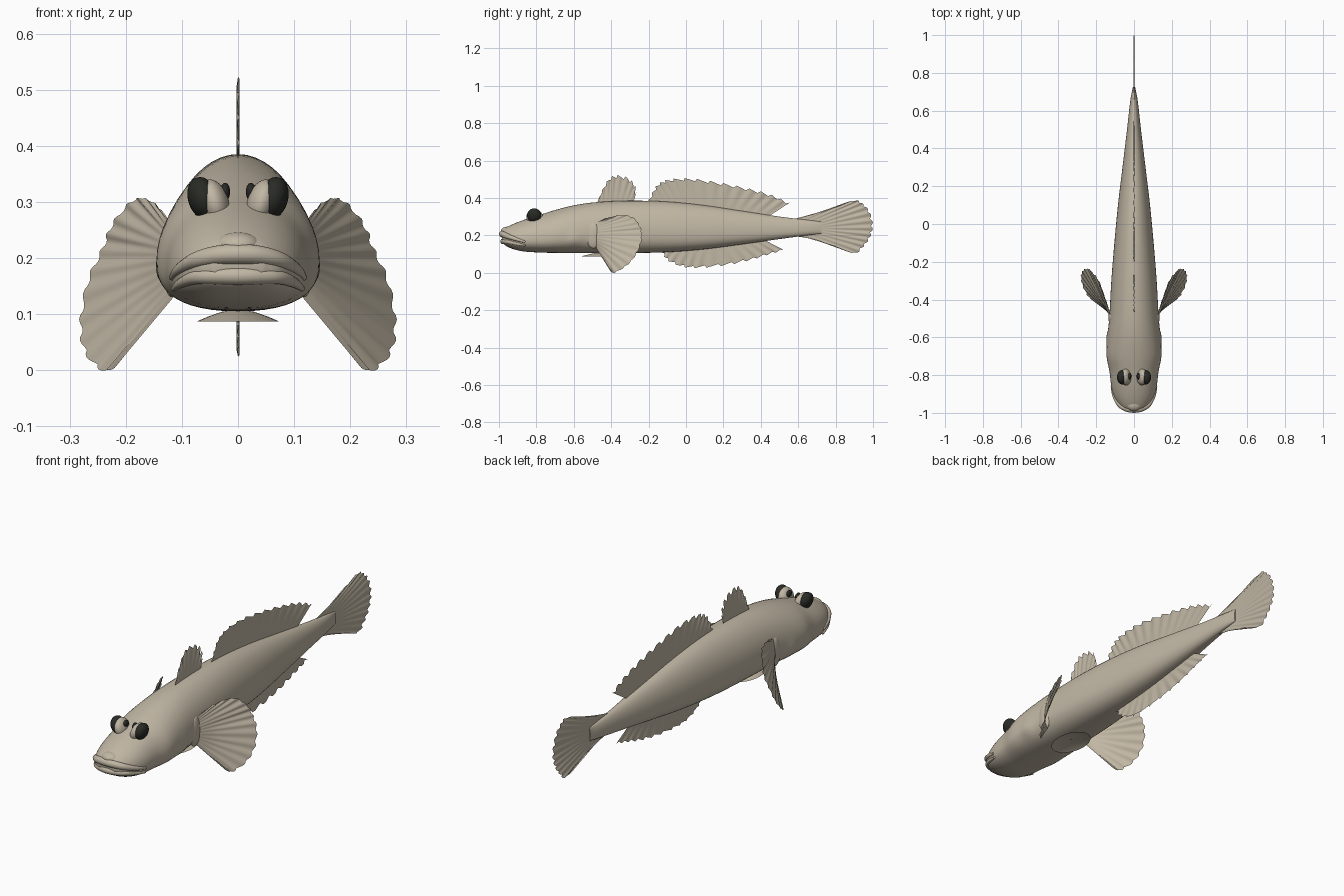
import bpy, bmesh, math
from mathutils import Vector

cube = bpy.data.objects.get("Cube")
if cube:
    bpy.data.objects.remove(cube, do_unlink=True)


def material(name, rgb):
    m = bpy.data.materials.new(name)
    m.use_nodes = True
    m.diffuse_color = (*rgb, 1)
    m.node_tree.nodes["Principled BSDF"].inputs["Base Color"].default_value = (*rgb, 1)
    return m


SKIN = material("sandy skin", (.53, .47, .37))
DARK = material("dark eye", (.022, .024, .019))


def finish(obj, mat, angle=50):
    obj.data.materials.clear()
    obj.data.materials.append(mat)
    bpy.ops.object.select_all(action='DESELECT')
    obj.select_set(True)
    bpy.context.view_layer.objects.active = obj
    bpy.ops.object.shade_smooth_by_angle(angle=math.radians(angle))
    return obj


def from_bmesh(name, bm, mat, angle=50):
    bmesh.ops.recalc_face_normals(bm, faces=bm.faces)
    mesh = bpy.data.meshes.new(name)
    bm.to_mesh(mesh)
    bm.free()
    obj = bpy.data.objects.new(name, mesh)
    bpy.context.collection.objects.link(obj)
    return finish(obj, mat, angle)


def skin_grid(bm, rows, closed=False):
    grid = [[bm.verts.new(p) for p in row] for row in rows]
    for a, b in zip(grid, grid[1:]):
        n = len(a)
        for i in range(n if closed else n - 1):
            j = (i + 1) % n
            bm.faces.new((a[i], a[j], b[j], b[i]))
    return grid


def spline(points, t):
    """Smooth curve through points, t from 0 to 1."""
    pts = [Vector(p) for p in points]
    f = t * (len(pts) - 1)
    i = min(int(f), len(pts) - 2)
    u = f - i
    b, c = pts[i], pts[i + 1]
    a = pts[i - 1] if i else b * 2 - c
    d = pts[i + 2] if i + 2 < len(pts) else c * 2 - b
    return (b * 2 + (c - a) * u + (a * 2 - b * 5 + c * 4 - d) * u**2
            + (b * 3 - a - c * 3 + d) * u**3) / 2


# Body: y, underside, back, half width
STATIONS = [
    (-.985, .165, .225, .045), (-.965, .145, .24, .075), (-.92, .125, .262, .103),
    (-.86, .113, .285, .12), (-.78, .108, .31, .13), (-.7, .106, .335, .145),
    (-.6, .105, .36, .14), (-.48, .105, .377, .13), (-.3, .105, .385, .12),
    (-.1, .11, .38, .104), (.1, .126, .36, .085), (.3, .152, .33, .061),
    (.5, .18, .3, .037), (.65, .2, .282, .02), (.725, .21, .272, .006)]


def body_ring(t, sides=48):
    y, low, high, width = spline([Vector(s) for s in STATIONS], t)
    mid = low + (high - low) * .38
    ring = []
    for k in range(sides):
        a = math.tau * k / sides
        c, s = math.cos(a), math.sin(a)
        flat = 1 if s > 0 else .8
        x = width * math.copysign(abs(c)**flat, c)
        z = mid + (high - mid) * s if s > 0 else mid - (mid - low) * abs(s)**flat
        # Gill cover swelling low on the cheek
        swell = math.exp(-((y + .6) / .035)**2 - ((z - .17) / .04)**2)
        ring.append((x * (1 + .06 * swell), y, z))
    return ring


bm = bmesh.new()
rings = skin_grid(bm, [body_ring(i / 84) for i in range(85)], closed=True)
bm.faces.new(rings[0])
bm.faces.new(rings[-1])
from_bmesh("body", bm, SKIN, 60)


# Fins: ruled between a base line and an edge line, with rays and a toothed rim
def fin(name, base, edge, rays, tooth, ripple=.003, side=1, saw=True):
    steps, rows = 6, []
    count = rays * steps
    for i in range(count + 1):
        a, b = spline(base, i / count), spline(edge, i / count)
        phase = (i % steps) / steps
        notch = phase if saw else 1 - math.sin(math.pi * phase)
        b = b - (b - a).normalized() * tooth * notch
        wave = math.sin(math.tau * i / steps) * ripple
        row = []
        for k in range(6):
            p = a.lerp(b, k / 5)
            p.x += wave * k / 5
            row.append((p.x * side, p.y, p.z))
        rows.append(row)
    bm = bmesh.new()
    skin_grid(bm, rows)
    return from_bmesh(name, bm, SKIN, 80)


def flat(*pairs):
    return [(0, y, z) for y, z in pairs]


fin("front_dorsal_fin", flat((-.475, .37), (-.38, .375), (-.28, .38)),
    flat((-.465, .4), (-.44, .46), (-.405, .51), (-.365, .523), (-.31, .51),
         (-.275, .475), (-.265, .43)), 8, .022)
fin("rear_dorsal_fin", flat((-.2, .38), (0, .365), (.22, .335), (.44, .3)),
    flat((-.2, .39), (-.16, .465), (-.1, .498), (.02, .505), (.17, .485),
         (.32, .455), (.45, .42), (.555, .375)), 15, .018)
fin("anal_fin", flat((-.14, .12), (.05, .13), (.23, .155), (.41, .18)),
    flat((-.13, .11), (-.1, .065), (-.02, .03), (.08, .025), (.22, .04),
         (.34, .065), (.44, .095), (.525, .12)), 13, .016)
fin("tail_fin", flat((.58, .288), (.68, .265), (.71, .24), (.68, .215), (.58, .195)),
    flat((.72, .325), (.89, .385), (.945, .37), (.985, .32), (1, .25),
         (.985, .19), (.95, .14), (.89, .105), (.72, .18)), 14, .012, saw=False)

# Pectoral fins and their fleshy roots
PECTORAL_BASE = [(.125, -.475, .27), (.128, -.49, .2), (.115, -.48, .13)]
PECTORAL_EDGE = [(.138, -.44, .288), (.165, -.36, .307), (.192, -.29, .3),
                 (.225, -.25, .26), (.243, -.235, .215), (.268, -.24, .16),
                 (.281, -.27, .09), (.275, -.32, .035), (.245, -.38, 0),
                 (.222, -.4, .002)]


def ellipsoid(name, centre, radii, mat, tilt=0):
    bpy.ops.mesh.primitive_uv_sphere_add(segments=32, ring_count=20, radius=1,
                                         location=centre, rotation=(0, tilt, 0))
    obj = bpy.context.object
    obj.name = name
    obj.scale = radii
    return finish(obj, mat)


for side, word in ((1, "left"), (-1, "right")):
    fin(word + "_pectoral_fin", PECTORAL_BASE, PECTORAL_EDGE, 14, .007, .003, side, False)
    ellipsoid(word + "_fin_root", (side * .118, -.495, .2), (.018, .04, .07), SKIN)
    # Eyes sit high, held by a lid that leaves a small dark spot inside
    ellipsoid(word + "_eye", (side * .062, -.812, .306), (.027, .038, .039), DARK, side * .3)
    ellipsoid(word + "_eyelid", (side * .042, -.81, .298), (.026, .044, .043), SKIN, side * .3)
    ellipsoid(word + "_inner_eye_spot", (side * .023, -.806, .318), (.009, .017, .016), DARK)


# Lips: tapered tubes wrapped around the snout
def lip(name, half, radius):
    path = half + [(-x, y, z) for x, y, z in reversed(half[:-1])]
    curve = bpy.data.curves.new(name, 'CURVE')
    curve.dimensions = '3D'
    curve.bevel_depth = radius
    curve.bevel_resolution = 4
    curve.use_fill_caps = True
    line = curve.splines.new('POLY')
    count = 40
    line.points.add(count)
    for i, p in enumerate(line.points):
        t = i / count
        p.co = (*spline(path, t), 1)
        p.radius = .3 + .7 * math.sin(math.pi * t)
    obj = bpy.data.objects.new(name, curve)
    bpy.context.collection.objects.link(obj)
    bpy.ops.object.select_all(action='DESELECT')
    obj.select_set(True)
    bpy.context.view_layer.objects.active = obj
    bpy.ops.object.convert(target='MESH')
    finish(bpy.context.object, SKIN)


lip("upper_lip", [(.118, -.86, .165), (.104, -.91, .18), (.075, -.957, .196),
                  (.038, -.977, .205), (0, -.982, .207)], .018)
lip("lower_lip", [(.115, -.86, .145), (.1, -.91, .156), (.073, -.955, .166),
                  (.038, -.972, .168), (0, -.977, .168)], .016)
ellipsoid("snout_bump", (0, -.955, .222), (.04, .035, .024), SKIN)

# Pelvic sucker: a shallow oval cup under the chest
bm = bmesh.new()
PROFILE = ((.02, .108), (.4, .104), (.75, .095), (1, .087), (.85, .091), (.4, .098), (.02, .1))
skin_grid(bm, [[(r * .073 * math.cos(a), -.45 + r * .11 * math.sin(a), z)
                for a in (math.tau * k / 40 for k in range(40))]
               for r, z in PROFILE], closed=True)
from_bmesh("pelvic_sucker", bm, SKIN)
